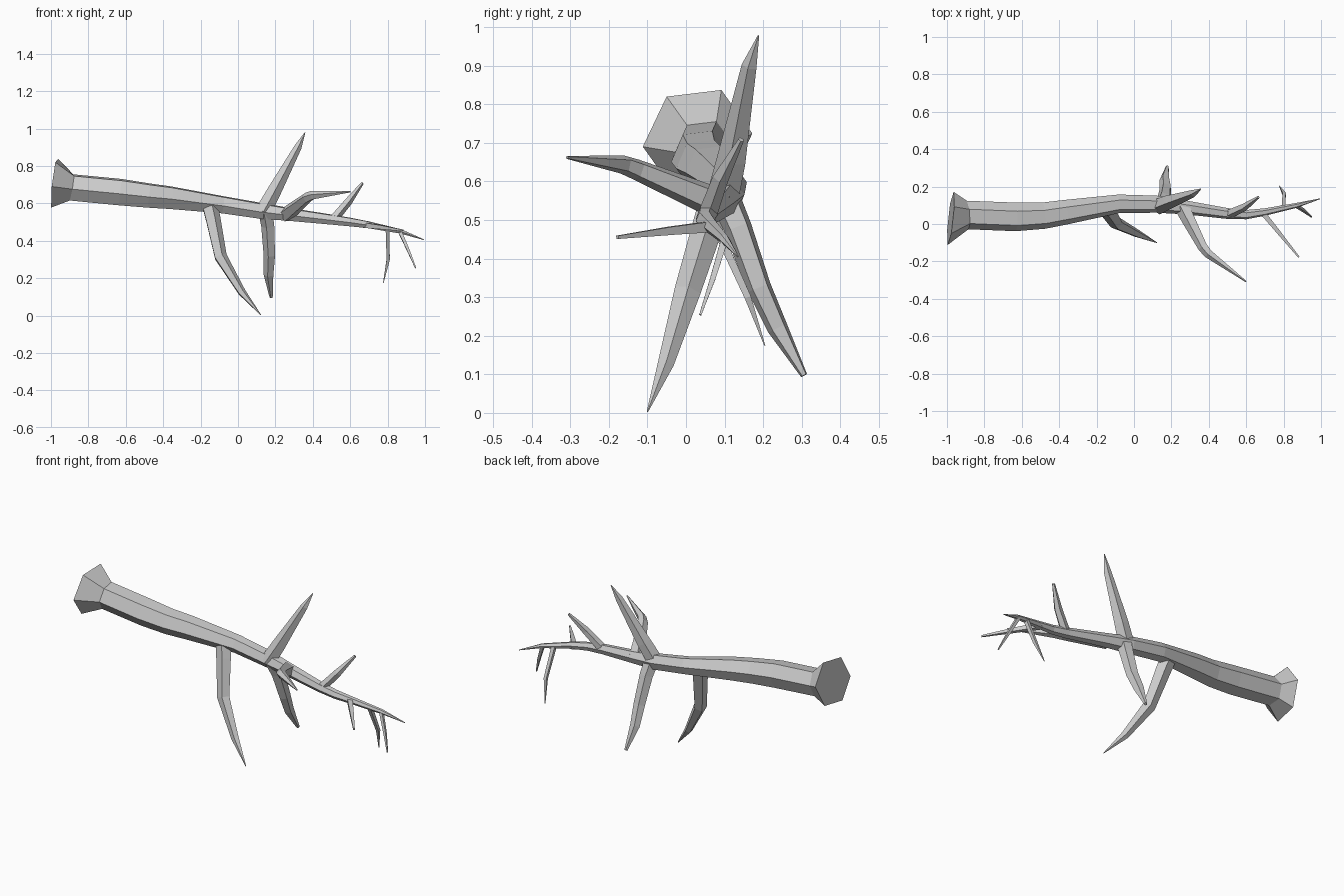
import bpy, bmesh, math
from mathutils import Vector


def limb(name, pts, sides, ref=(0, 0, 1), phase=0.0, flare_tilt=False):
    """Faceted tapered tube through (x, y, z, radius) points."""
    ref = Vector(ref)
    centres = [Vector(p[:3]) for p in pts]
    bm = bmesh.new()
    rings = []
    for i, c in enumerate(centres):
        a = (c - centres[i - 1]).normalized() if i > 0 else Vector()
        b = (centres[i + 1] - c).normalized() if i < len(pts) - 1 else Vector()
        t = (a + b).normalized()
        u = ref.cross(t).normalized()
        v = t.cross(u)
        ring = []
        for k in range(sides):
            ang = math.radians(phase) + 2 * math.pi * k / sides
            co = c + (u * math.cos(ang) + v * math.sin(ang)) * pts[i][3]
            if flare_tilt and i == 0:
                co.x = c.x + 0.1 * (co.y - c.y) + 0.1 * (co.z - c.z)
            ring.append(bm.verts.new(co))
        rings.append(ring)
    for r0, r1 in zip(rings, rings[1:]):
        for k in range(sides):
            n = (k + 1) % sides
            bm.faces.new((r0[k], r0[n], r1[n], r1[k]))
    bm.faces.new(rings[0][::-1])
    bm.faces.new(rings[-1])
    bmesh.ops.recalc_face_normals(bm, faces=bm.faces)
    me = bpy.data.meshes.new(name)
    bm.to_mesh(me)
    bm.free()
    ob = bpy.data.objects.new(name, me)
    bpy.context.collection.objects.link(ob)
    return ob


# Trunk with flared, cut root end
limb("trunk", [
    (-0.98, 0.03, 0.707, 0.145), (-0.89, 0.048, 0.685, 0.077),
    (-0.63, 0.038, 0.66, 0.077), (-0.48, 0.045, 0.642, 0.071),
    (-0.36, 0.064, 0.63, 0.066), (-0.08, 0.108, 0.592, 0.05),
    (0.12, 0.106, 0.56, 0.046), (0.28, 0.088, 0.54, 0.037),
    (0.50, 0.056, 0.513, 0.029), (0.60, 0.05, 0.50, 0.025),
    (0.70, 0.064, 0.485, 0.02), (0.87, 0.10, 0.45, 0.013),
    (0.995, 0.135, 0.405, 0.002)], 6, phase=7, flare_tilt=True)

X = (1, 0, 0)
# Large branches
limb("lower_front_branch", [
    (-0.15, 0.085, 0.575, 0.045), (-0.135, 0.065, 0.51, 0.043),
    (-0.095, 0.004, 0.315, 0.036), (0.02, -0.053, 0.125, 0.022),
    (0.122, -0.10, 0.003, 0.002)], 5, X, 20)
limb("lower_back_branch", [
    (0.15, 0.10, 0.56, 0.042), (0.162, 0.135, 0.48, 0.038),
    (0.17, 0.19, 0.325, 0.033), (0.165, 0.238, 0.22, 0.028),
    (0.178, 0.306, 0.097, 0.009)], 5, X, 50)
limb("upper_branch", [
    (0.13, 0.095, 0.55, 0.045), (0.19, 0.12, 0.66, 0.04),
    (0.32, 0.165, 0.90, 0.021), (0.358, 0.188, 0.978, 0.002)], 5, X, 10)
limb("front_branch", [
    (0.26, 0.09, 0.54, 0.043), (0.29, 0.03, 0.565, 0.039),
    (0.37, -0.125, 0.63, 0.028), (0.40, -0.16, 0.643, 0.025),
    (0.60, -0.308, 0.662, 0.004)], 5, phase=30)

# Small upward branch and twigs near the tip
limb("small_upper_branch", [
    (0.51, 0.055, 0.515, 0.026), (0.59, 0.09, 0.61, 0.022),
    (0.665, 0.143, 0.708, 0.008)], 5, X, 25)
limb("front_twig", [
    (0.68, 0.07, 0.483, 0.02), (0.77, -0.04, 0.472, 0.015),
    (0.882, -0.178, 0.455, 0.006)], 4, phase=45)
limb("back_hanging_twig", [
    (0.80, 0.085, 0.465, 0.015), (0.803, 0.16, 0.30, 0.012),
    (0.777, 0.204, 0.175, 0.002)], 4, X, 45)
limb("tip_hanging_twig", [
    (0.865, 0.10, 0.45, 0.013), (0.91, 0.07, 0.35, 0.01),
    (0.95, 0.037, 0.254, 0.004)], 4, X, 45)
